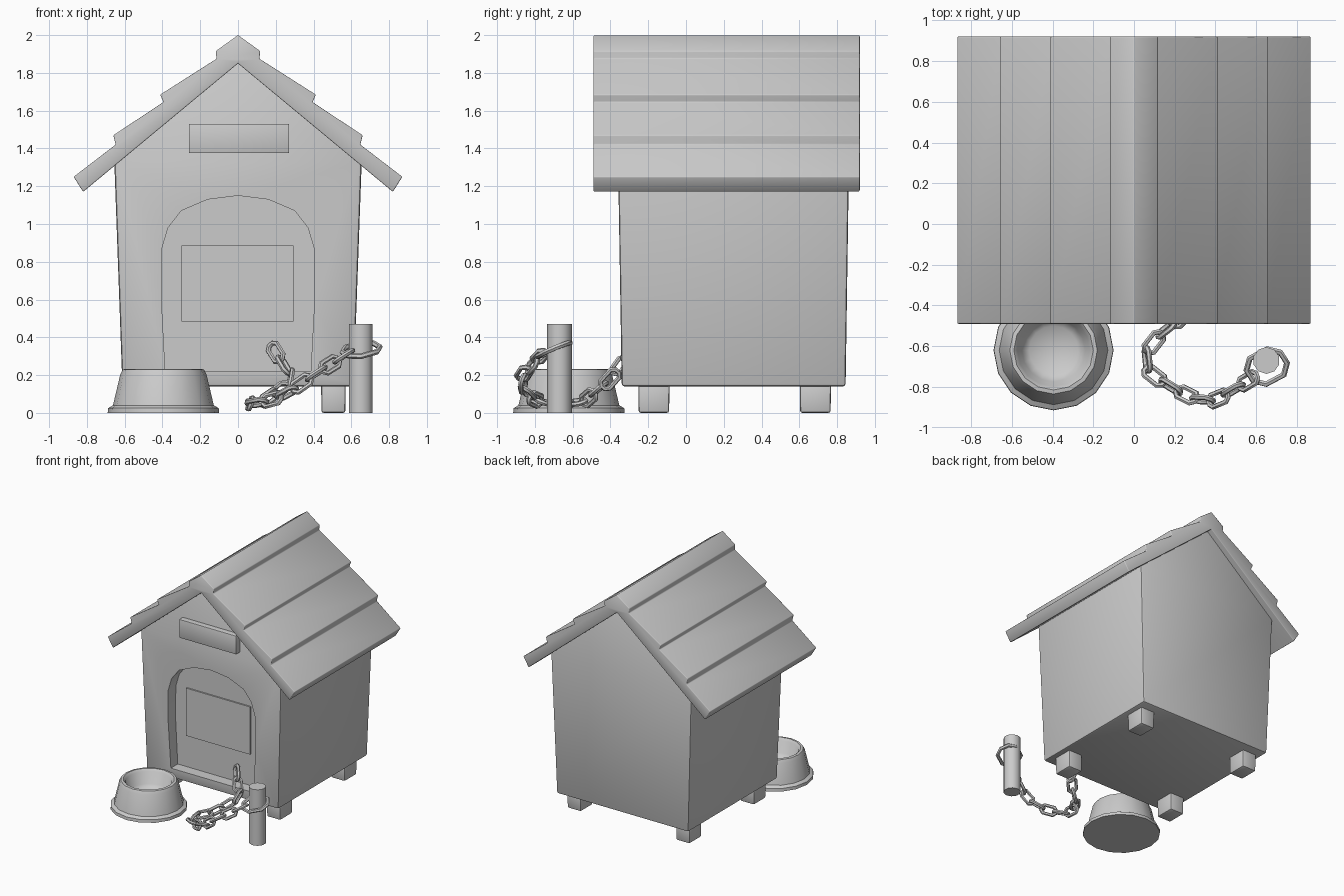
import bpy, bmesh, math
from mathutils import Vector, Matrix

if "Cube" in bpy.data.objects:
    bpy.data.objects.remove(bpy.data.objects["Cube"])


def finish(name, bm, angle=40, bevel=0.0, segs=2):
    """Optional edge bevel, then make a smooth-by-angle object."""
    bmesh.ops.recalc_face_normals(bm, faces=bm.faces)
    if bevel:
        sharp = [e for e in bm.edges if e.calc_face_angle(0) > math.radians(35)]
        bmesh.ops.bevel(bm, geom=sharp, offset=bevel, segments=segs,
                        profile=0.5, affect='EDGES')
    me = bpy.data.meshes.new(name)
    bm.to_mesh(me)
    bm.free()
    ob = bpy.data.objects.new(name, me)
    bpy.context.collection.objects.link(ob)
    smooth(ob, angle)
    return ob


def smooth(ob, angle):
    bpy.ops.object.select_all(action='DESELECT')
    ob.select_set(True)
    bpy.context.view_layer.objects.active = ob
    bpy.ops.object.shade_smooth_by_angle(angle=math.radians(angle))


def mirrored(half):
    """Right-hand half profile, continued down the left side."""
    return half + [(-x, z) for x, z in reversed(half) if x > 0]


def prism(pts, y0, y1):
    """Extrude an xz profile; y0 and y1 are functions of z."""
    bm = bmesh.new()
    f = [bm.verts.new((x, y0(z), z)) for x, z in pts]
    b = [bm.verts.new((x, y1(z), z)) for x, z in pts]
    bm.faces.new(f)
    bm.faces.new(b[::-1])
    for i in range(len(pts)):
        j = (i + 1) % len(pts)
        bm.faces.new((f[i], b[i], b[j], f[j]))
    return bm


def box(name, lo, hi, taper=1.0, bevel=0.01):
    bm = bmesh.new()
    bmesh.ops.create_cube(bm, size=1)
    lo, hi = Vector(lo), Vector(hi)
    for v in bm.verts:
        k = taper if v.co.z < 0 else 1
        v.co = (lo + hi) / 2 + Vector((v.co.x * (hi - lo).x * k,
                                       v.co.y * (hi - lo).y * k,
                                       v.co.z * (hi - lo).z))
    return finish(name, bm, 40, bevel)


# House body: slightly flared pentagon with a recessed arched doorway
body = finish("house_body", prism(
    mirrored([(0, 1.88), (0.655, 1.33), (0.612, 0.14)]),
    lambda z: -0.34 - 0.02 * (z - 0.14) / 1.2,
    lambda z: 0.845 + 0.018 * (z - 0.14) / 1.2), 40, 0.015)
arch = [(0, 1.15), (0.16, 1.13), (0.30, 1.07), (0.37, 0.98), (0.403, 0.87),
        (0.405, 0.6), (0.385, 0.22)]
cutter = finish("door_cutter", prism(mirrored(arch), lambda z: -0.6, lambda z: -0.25))
cutter.hide_render = True
mod = body.modifiers.new("doorway", 'BOOLEAN')
mod.operation = 'DIFFERENCE'
mod.solver = 'EXACT'
mod.object = cutter
bpy.context.view_layer.objects.active = body
bpy.ops.object.modifier_apply(modifier=mod.name)
bpy.data.objects.remove(cutter)
smooth(body, 35)

# Door panel inside the recess and blank plaque above it
box("door_panel", (-0.30, -0.262, 0.485), (0.295, -0.24, 0.885), bevel=0)
box("plaque", (-0.26, -0.41, 1.375), (0.27, -0.34, 1.53), bevel=0.004)

# Roof with overlapping stepped boards
roof = [(0, 2.0), (0.118, 1.915), (0.113, 1.875), (0.412, 1.685), (0.395, 1.645),
        (0.66, 1.47), (0.648, 1.42), (0.87, 1.25), (0.82, 1.17)]
outline = roof + [(0, 1.85)] + [(-x, z) for x, z in reversed(roof[1:])]
finish("roof", prism(outline, lambda z: -0.49, lambda z: 0.92), 50, 0.006)

# Feet
for sx in (-1, 1):
    for y in (-0.17, 0.685):
        box("foot", (sx * 0.505 - 0.065, y - 0.083, 0), (sx * 0.505 + 0.065, y + 0.083, 0.15),
            taper=0.97, bevel=0.012)

# Food bowl: lathed profile
bm = bmesh.new()
prof = [(0, 0), (0.295, 0), (0.293, 0.025), (0.267, 0.04), (0.228, 0.205), (0.215, 0.23),
        (0.195, 0.233), (0.178, 0.215), (0.155, 0.12), (0.12, 0.09), (0, 0.08)]
vs = [bm.verts.new((r, 0, z)) for r, z in prof]
es = [bm.edges.new(p) for p in zip(vs, vs[1:])]
bmesh.ops.spin(bm, geom=vs + es, cent=(0, 0, 0), axis=(0, 0, 1),
               angle=math.tau, steps=16, use_duplicate=False)
bmesh.ops.remove_doubles(bm, verts=bm.verts, dist=0.0005)
bmesh.ops.translate(bm, verts=bm.verts, vec=(-0.395, -0.62, 0))
finish("food_bowl", bm, 45)

# Chain post
bm = bmesh.new()
bmesh.ops.create_cone(bm, cap_ends=True, segments=10, radius1=0.066, radius2=0.066, depth=0.47,
                      matrix=Matrix.Translation((0.65, -0.67, 0.235)))
finish("chain_post", bm, 40)


def add_link(bm, mat, major, minor, stretch, n=8, m=6):
    """Oval torus link, long axis on local x."""
    rings = []
    for i in range(n):
        a = math.tau * (i + 0.5) / n
        s = math.copysign(stretch, math.cos(a))
        ring = []
        for j in range(m):
            b = math.tau * j / m
            r = major + minor * math.cos(b)
            ring.append(bm.verts.new(mat @ Vector((r * math.cos(a) + s, r * math.sin(a),
                                                   minor * math.sin(b)))))
        rings.append(ring)
    for i in range(n):
        for j in range(m):
            p, q, k = rings[i], rings[(i + 1) % n], (j + 1) % m
            bm.faces.new((p[j], q[j], q[k], p[k]))


# Chain: ring round the post, then links spaced along a path
path = [Vector(p) for p in ((0.56, -0.77, 0.30), (0.40, -0.865, 0.20), (0.30, -0.86, 0.13),
                            (0.20, -0.81, 0.075), (0.075, -0.73, 0.05), (0.06, -0.63, 0.05),
                            (0.13, -0.54, 0.06), (0.22, -0.47, 0.12), (0.28, -0.40, 0.18),
                            (0.25, -0.36, 0.24), (0.20, -0.30, 0.32))]
steps = [(b - a).length for a, b in zip(path, path[1:])]


def along(d):
    for a, b, l in zip(path, path[1:], steps):
        if d <= l:
            return a.lerp(b, d / l)
        d -= l
    return path[-1]


bm = bmesh.new()
ring_mat = (Matrix.Translation((0.652, -0.70, 0.335)) @ Matrix.Rotation(math.radians(28), 4, 'Z')
            @ Matrix.Rotation(math.radians(-14), 4, 'Y') @ Matrix.Rotation(math.radians(18), 4, 'X'))
add_link(bm, ring_mat, 0.085, 0.015, 0.018)
count = 14
total = sum(steps)
for i in range(count):
    d = total * i / (count - 1)
    t = along(min(d + 0.04, total)) - along(max(d - 0.04, 0))
    mat = (Matrix.Translation(along(d)) @ t.to_track_quat('X', 'Z').to_matrix().to_4x4()
           @ Matrix.Rotation(math.radians(20 + 90 * (i % 2)), 4, 'X'))
    add_link(bm, mat, 0.034, 0.0135, 0.026)
finish("chain", bm, 50)
